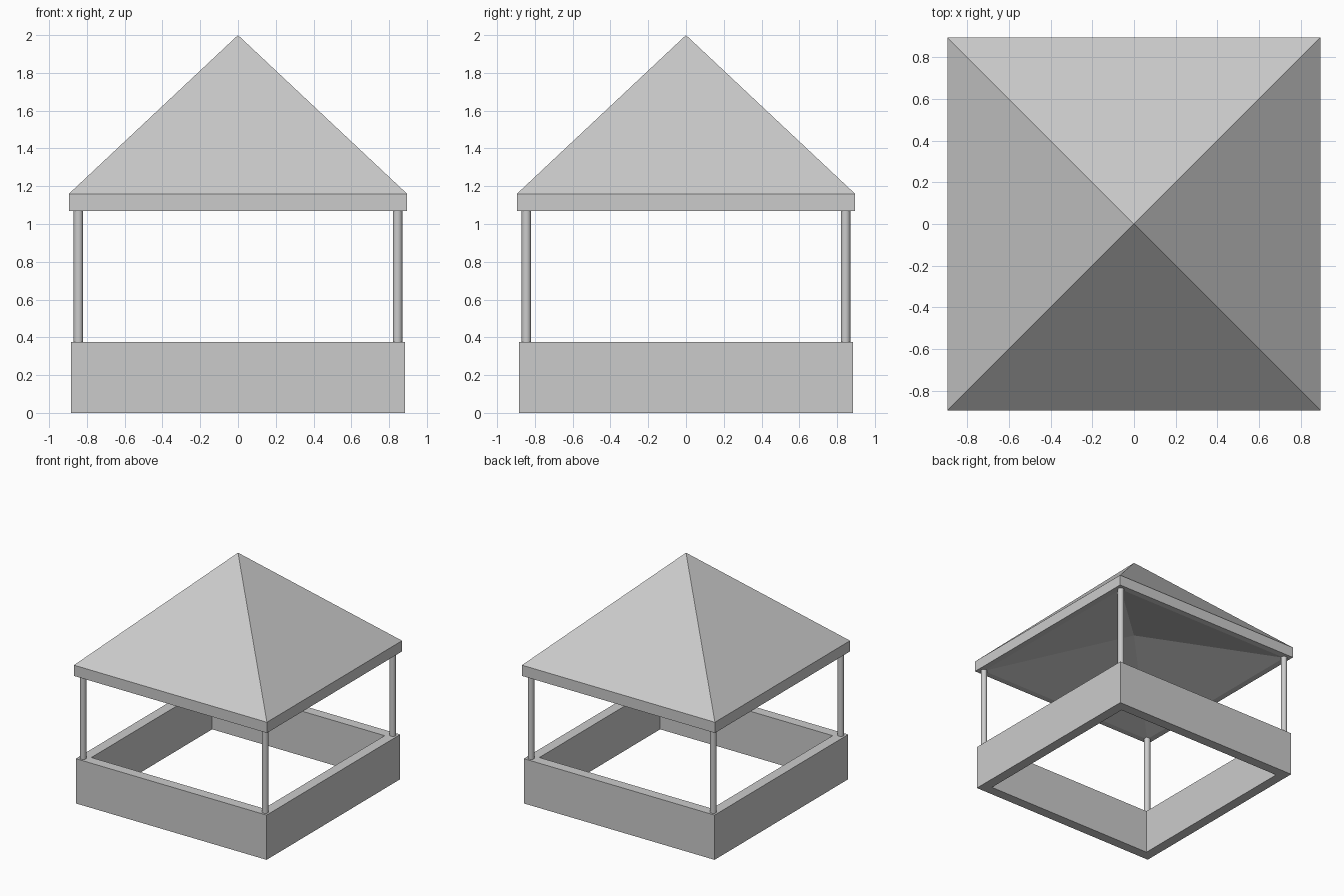
import bpy, bmesh

if "Cube" in bpy.data.objects:
    bpy.data.objects.remove(bpy.data.objects["Cube"])


def make_object(name, bm):
    bmesh.ops.recalc_face_normals(bm, faces=bm.faces[:])
    mesh = bpy.data.meshes.new(name)
    bm.to_mesh(mesh)
    bm.free()
    obj = bpy.data.objects.new(name, mesh)
    bpy.context.collection.objects.link(obj)
    return obj


def square(bm, half, z):
    return [bm.verts.new((x * half, y * half, z))
            for x, y in ((-1, -1), (1, -1), (1, 1), (-1, 1))]


def bridge(bm, a, b):
    for i in range(4):
        j = (i + 1) % 4
        bm.faces.new((a[i], a[j], b[j], b[i]))


def fan(bm, ring, z):
    tip = bm.verts.new((0, 0, z))
    for i in range(4):
        bm.faces.new((ring[i], ring[(i + 1) % 4], tip))


# Low square wall, open in the middle
bm = bmesh.new()
rings = [square(bm, h, z) for h, z in
         ((0.885, 0), (0.885, 0.375), (0.80, 0.375), (0.80, 0))]
for i in range(4):
    bridge(bm, rings[i], rings[(i + 1) % 4])
make_object("base_wall", bm)

# Pyramid roof with a fascia and a shallow vaulted underside
bm = bmesh.new()
inner, lower, upper = [square(bm, h, z) for h, z in
                       ((0.845, 1.07), (0.895, 1.07), (0.895, 1.16))]
bridge(bm, inner, lower)
bridge(bm, lower, upper)
fan(bm, upper, 2.0)
fan(bm, inner, 1.335)
make_object("roof", bm)

# Round corner posts
for side_x, x in (("left", -0.845), ("right", 0.845)):
    for side_y, y in (("front", -0.845), ("back", 0.845)):
        bpy.ops.mesh.primitive_cylinder_add(
            vertices=24, radius=0.025, depth=0.74, location=(x, y, 0.73))
        post = bpy.context.object
        post.name = f"{side_y}_{side_x}_post"
        bpy.ops.object.shade_smooth_by_angle()
